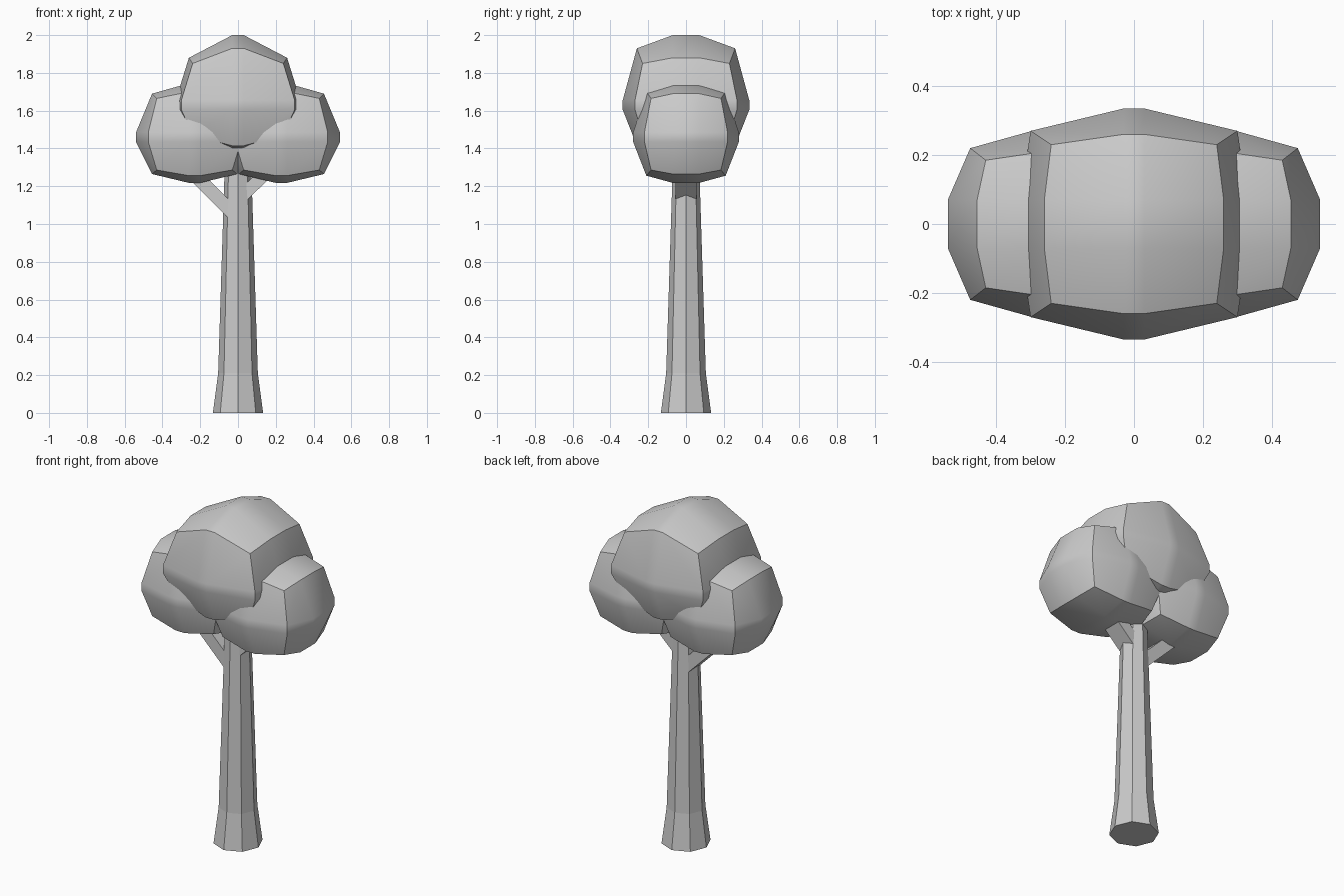
import bpy, bmesh, math
from mathutils import Vector

if "Cube" in bpy.data.objects:
    bpy.data.objects.remove(bpy.data.objects["Cube"])


def finish(name, bm, smooth_angle=None):
    bmesh.ops.recalc_face_normals(bm, faces=bm.faces)
    me = bpy.data.meshes.new(name)
    bm.to_mesh(me)
    bm.free()
    ob = bpy.data.objects.new(name, me)
    bpy.context.collection.objects.link(ob)
    if smooth_angle:
        bpy.ops.object.select_all(action='DESELECT')
        ob.select_set(True)
        bpy.context.view_layer.objects.active = ob
        bpy.ops.object.shade_smooth_by_angle(angle=math.radians(smooth_angle))
    return ob


# Trunk: flared octagon, stacked rings (radius, height)
def trunk(rings, sides=8):
    bm = bmesh.new()
    loops = [[bm.verts.new((r * math.cos(2 * math.pi * i / sides),
                            r * math.sin(2 * math.pi * i / sides), z))
              for i in range(sides)] for r, z in rings]
    for a, b in zip(loops, loops[1:]):
        for i in range(sides):
            j = (i + 1) % sides
            bm.faces.new((a[i], a[j], b[j], b[i]))
    bm.faces.new(loops[0])
    bm.faces.new(loops[-1])
    return finish("trunk", bm)


# Branch: side profile in x-z, extruded along y
def branch(name, profile, half):
    bm = bmesh.new()
    f = bm.faces.new([bm.verts.new((x, -half, z)) for x, z in profile])
    r = bmesh.ops.extrude_face_region(bm, geom=[f])
    bmesh.ops.translate(bm, vec=(0, 2 * half, 0),
                        verts=[v for v in r["geom"] if isinstance(v, bmesh.types.BMVert)])
    return finish(name, bm)


# Foliage: cube with 3x3 faces, each bulged outward.
# reach[axis] = extent at (face middle, edge with first other axis,
#                          edge with second other axis, corner)
def foliage(name, centre, reach, drop):
    inner = (0.03, 0.07, 0.025)
    bm = bmesh.new()
    grid = {}

    def vert(key):
        if key not in grid:
            ext = [k in (0, 3) for k in key]
            p = []
            for a in range(3):
                o1, o2 = [b for b in range(3) if b != a]
                sign = -1 if key[a] < 2 else 1
                d = reach[a][ext[o1] + 2 * ext[o2]] if ext[a] else inner[a]
                if a == 2 and ext[a] and sign < 0:
                    d *= drop
                p.append(sign * d)
            grid[key] = bm.verts.new(Vector(centre) + Vector(p))
        return grid[key]

    for a in range(3):
        for side in (0, 3):
            for i in range(3):
                for j in range(3):
                    quad = []
                    for u, v in ((i, j), (i + 1, j), (i + 1, j + 1), (i, j + 1)):
                        k = [u, v]
                        k.insert(a, side)
                        quad.append(vert(tuple(k)))
                    bm.faces.new(quad)
    return finish(name, bm, 35)


trunk([(0.133, 0), (0.105, 0.21), (0.072, 1.25), (0.066, 1.42)])
branch("left_branch", [(-0.05, 1.03), (-0.32, 1.30), (-0.26, 1.34), (-0.04, 1.12)], 0.055)
branch("right_branch", [(0.04, 1.12), (0.25, 1.32), (0.20, 1.38), (0.04, 1.21)], 0.055)

foliage("top_foliage", (0, 0, 1.63),
        ((0.33, 0.30, 0.26, 0.24), (0.335, 0.27, 0.26, 0.23), (0.37, 0.25, 0.30, 0.22)), 0.72)
for label, s in (("left", -1), ("right", 1)):
    foliage(label + "_foliage", (s * 0.23, 0, 1.46),
            ((0.31, 0.245, 0.225, 0.20), (0.28, 0.22, 0.21, 0.185), (0.285, 0.23, 0.24, 0.205)), 0.85)
